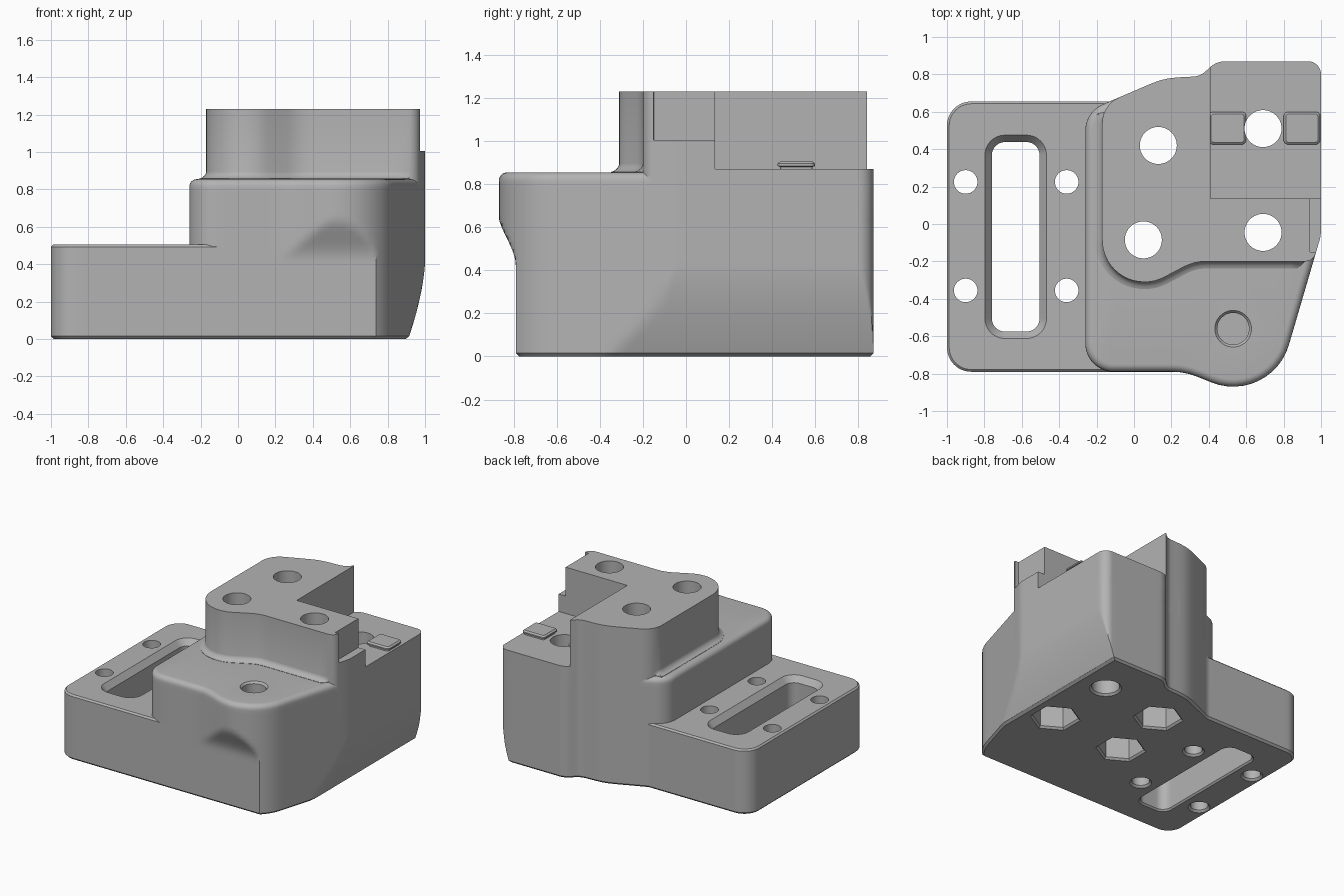
import bpy, bmesh, math
from mathutils import Vector

cube = bpy.data.objects.get("Cube")
if cube:
    bpy.data.objects.remove(cube, do_unlink=True)

grey = bpy.data.materials.new("plain grey")
grey.use_nodes = True
grey.diffuse_color = (0.45, 0.45, 0.45, 1)
grey.node_tree.nodes["Principled BSDF"].inputs["Base Color"].default_value = (0.45, 0.45, 0.45, 1)


def rounded(corners, step=0.04):
    """Counter-clockwise outline from (x, y, fillet radius) corners."""
    pts, n = [], len(corners)
    for i, (x, y, r) in enumerate(corners):
        p = Vector((x, y))
        a = (Vector(corners[i - 1][:2]) - p).normalized()
        b = (Vector(corners[(i + 1) % n][:2]) - p).normalized()
        half = a.angle(b) / 2
        centre = p + (a + b).normalized() * (r / math.sin(half))
        start = p + a * (r / math.tan(half)) - centre
        sweep = (math.pi - 2 * half) * (1 if a.x * b.y - a.y * b.x < 0 else -1)
        k = max(2, math.ceil(abs(sweep) / 0.14))
        for j in range(k + 1):
            t = sweep * j / k
            c, s = math.cos(t), math.sin(t)
            pts.append(centre + Vector((start.x * c - start.y * s, start.x * s + start.y * c)))
    out = []
    for i, p in enumerate(pts):
        q = pts[(i + 1) % len(pts)]
        k = max(1, math.ceil((q - p).length / step))
        out += [p.lerp(q, j / k) for j in range(k)]
    return out


def ring(x, y, r, n=40, turn=0.0):
    return [Vector((x + r * math.cos(turn + math.tau * i / n),
                    y + r * math.sin(turn + math.tau * i / n))) for i in range(n)]


def loft(name, outline, layers, limit=None, weight=None):
    """Stack the outline at each (z, inset) layer and cap both ends."""
    n = len(outline)
    inward = []
    for i, p in enumerate(outline):
        t = (p - outline[i - 1]).normalized() + (outline[(i + 1) % n] - p).normalized()
        t.normalize()
        inward.append(Vector((-t.y, t.x)))
    bm = bmesh.new()
    rows = []
    for z, inset in layers:
        row = []
        for p, d in zip(outline, inward):
            q = p + d * inset * (weight(p) if weight else 1)
            if limit:
                xmax, ymin = limit(z)
                q = Vector((min(q.x, xmax - inset), max(q.y, ymin + inset)))
            row.append(bm.verts.new((q.x, q.y, z)))
        rows.append(row)
    for lo, hi in zip(rows, rows[1:]):
        for i in range(n):
            j = (i + 1) % n
            bm.faces.new((lo[i], lo[j], hi[j], hi[i]))
    bm.faces.new(rows[0][::-1])
    bm.faces.new(rows[-1])
    mesh = bpy.data.meshes.new(name)
    bm.to_mesh(mesh)
    bm.free()
    mesh.materials.append(grey)
    ob = bpy.data.objects.new(name, mesh)
    bpy.context.collection.objects.link(ob)
    return ob


def combine(target, other, operation):
    mod = target.modifiers.new(operation.lower(), 'BOOLEAN')
    mod.operation, mod.solver, mod.object = operation, 'EXACT', other
    bpy.context.view_layer.objects.active = target
    bpy.ops.object.modifier_apply(modifier=mod.name)
    bpy.data.objects.remove(other, do_unlink=True)


def box(x0, x1, y0, y1, r=0.001):
    return rounded([(x0, y0, r), (x1, y0, r), (x1, y1, r), (x0, y1, r)])


def wall_limit(z):
    """Right wall tucks in toward the floor; front boss fades out below."""
    xmax = 1 - 0.09 * (max(0, 0.42 - z) / 0.42) ** 1.6
    t = min(1, max(0, (z - 0.42) / 0.26))
    return xmax, -0.79 - 0.085 * t * t * (3 - 2 * t)


# Right and back walls shared by the block and the tower
shared = [(1, -0.06, 0.2), (1, 0.87, 0.07), (0.44, 0.87, 0.12),
          (0.355, 0.79, 0.1), (0.16, 0.78, 0.4)]

# Main block with front boss and rounded top rim
block = rounded([(-0.26, 0.60, 0.15), (-0.26, -0.79, 0.15), (0.273, -0.79, 0.35),
                 (0.732, -0.975, 0.31)] + shared)
layers = [(0, 0.015), (0.015, 0)] + [(0.03 * i, 0) for i in range(1, 28)]
layers += [(0.815 + 0.04 * math.sin(a), 0.04 * (1 - math.cos(a)))
           for a in (math.pi / 2 * i / 6 for i in range(1, 7))]
layers = [l for l in layers if l[1] or l[0] <= 0.815]
body = loft("mount_body", block, layers, wall_limit)

# Low side plate
plate = loft("side_plate", box(-1, 0.3, -0.79, 0.655, 0.13),
             [(0, 0.015), (0.015, 0), (0.493, 0), (0.505, 0.012)])
combine(body, plate, 'UNION')

# Tower with a soft foot where it stands on the block
tower_line = rounded([(-0.17, 0.6386, 0.15), (-0.17, -0.31, 0.225), (0.112, -0.31, 0.21),
                      (0.322, -0.2, 0.25), (0.959, -0.2, 0.06)] + shared)
tower = loft("tower", tower_line,
             [(0.6, 0), (0.84, -0.038), (0.857, -0.038), (0.862, -0.024), (0.872, -0.011),
              (0.884, -0.003), (0.895, 0), (1.23, 0)],
             weight=lambda p: 1 if (p.x < -0.12 and p.y < 0.58) or (p.y < -0.19 and p.x < 0.9) else 0)
combine(tower, loft("deck_cut", box(0.41, 1.3, 0.135, 1.2), [(0.87, 0), (1.5, 0)]), 'DIFFERENCE')
combine(tower, loft("ledge_cut", box(0.94, 1.3, -0.15, 0.3), [(1.005, 0), (1.5, 0)]), 'DIFFERENCE')
combine(body, tower, 'UNION')

# Raised pads either side of the deck hole
for side, x0, x1 in (("inner", 0.40, 0.60), ("outer", 0.80, 0.995)):
    pad = loft(side + "_pad", box(x0, x1, 0.425, 0.6, 0.025),
               [(0.85, 0.012), (0.88, 0.012), (0.885, 0), (0.895, 0), (0.905, 0.012)])
    combine(body, pad, 'UNION')

# Through holes, with chamfered feet
bolts = [(0.13, 0.42), (0.05, -0.085), (0.69, -0.045)]
cutters = []
for x, y in bolts + [(0.69, 0.51)]:
    cutters.append((ring(x, y, 0.099), [(-0.1, -0.015), (0, -0.015), (0.015, 0), (1.4, 0)]))
for x in (-0.9, -0.36):
    for y in (0.225, -0.355):
        cutters.append((ring(x, y, 0.063, 32), [(-0.1, -0.015), (0, -0.015), (0.015, 0), (0.7, 0)]))
# Hexagonal nut pockets under the tower
for x, y in bolts:
    cutters.append((ring(x, y, 0.165, 6, math.pi / 6),
                    [(-0.1, -0.015), (0, -0.015), (0.015, 0), (0.35, 0)]))
# Long slot in the side plate
cutters.append((box(-0.76, -0.505, -0.575, 0.438, 0.07),
                [(-0.1, -0.012), (0, -0.012), (0.012, 0), (0.46, 0), (0.505, -0.037), (0.7, -0.037)]))
# Blind socket on the boss
cutters.append((ring(0.53, -0.56, 0.085), [(0.55, 0), (0.84, 0), (0.856, -0.014), (0.95, -0.014)]))
for outline, steps in cutters:
    combine(body, loft("cutter", outline, steps), 'DIFFERENCE')

bpy.ops.object.select_all(action='DESELECT')
body.select_set(True)
bpy.context.view_layer.objects.active = body
bpy.ops.object.shade_smooth_by_angle(angle=math.radians(30))
